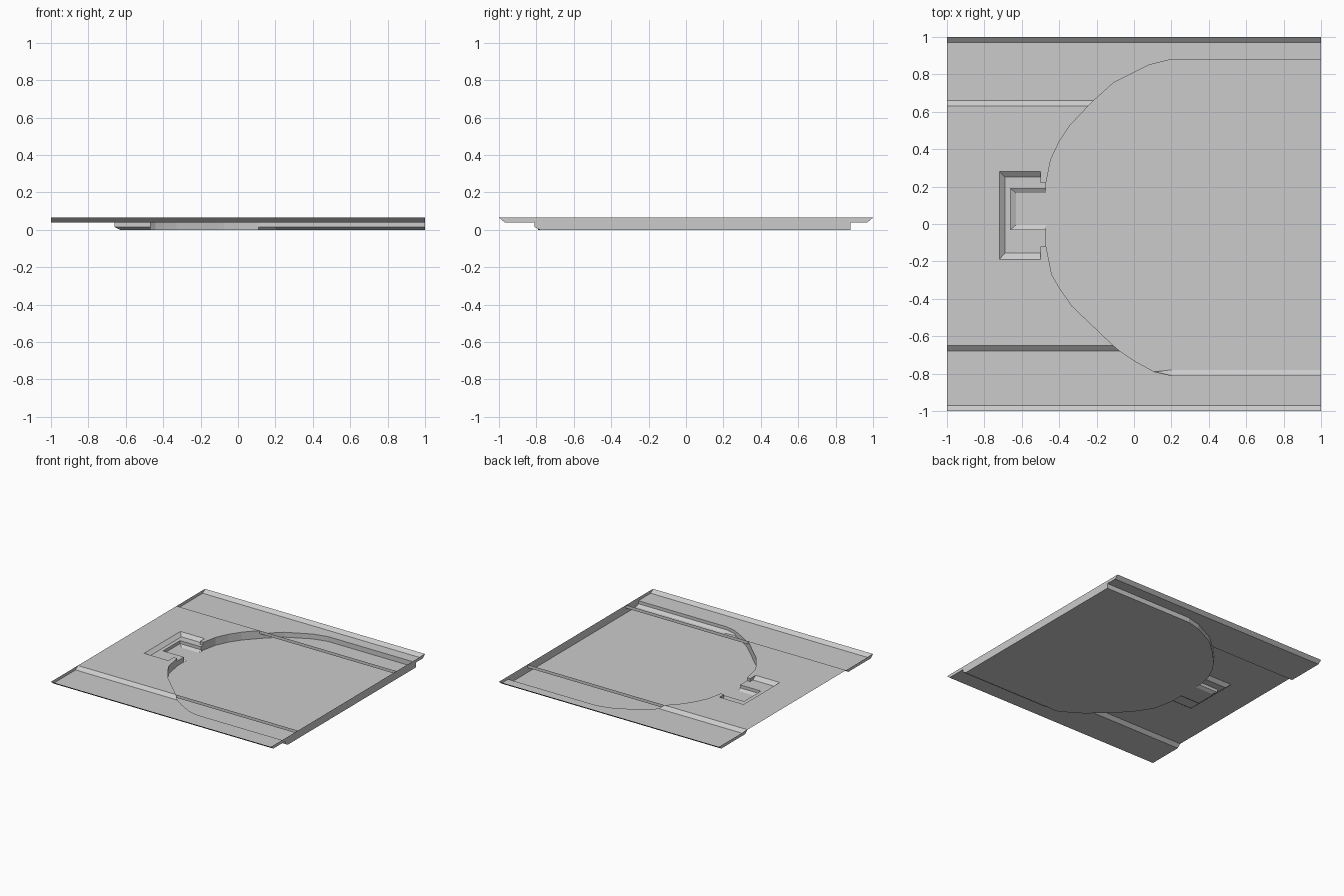
import bpy, bmesh

if "Cube" in bpy.data.objects:
    bpy.data.objects.remove(bpy.data.objects["Cube"])

TOP, MID, LIP = 0.065, 0.04, 0.015   # platform, ledge and floor-chamfer heights


def at(path, z):
    return [(x, y, z) for x, y in path]


def build(name, polys=(), strips=()):
    """Object from flat outlines plus quad strips lofted between two paths."""
    bm = bmesh.new()
    for p in polys:
        bm.faces.new([bm.verts.new(c) for c in p])
    for a, b in strips:
        for i in range(len(a) - 1):
            bm.faces.new([bm.verts.new(c) for c in (a[i], a[i + 1], b[i + 1], b[i])])
    bmesh.ops.remove_doubles(bm, verts=bm.verts[:], dist=0.0005)
    bmesh.ops.triangulate(bm, faces=[f for f in bm.faces if len(f.verts) > 4])
    bmesh.ops.recalc_face_normals(bm, faces=bm.faces[:])
    me = bpy.data.meshes.new(name)
    bm.to_mesh(me)
    bm.free()
    ob = bpy.data.objects.new(name, me)
    bpy.context.collection.objects.link(ob)
    return ob


# Outline of the round-ended recess, split where the raised platform ends
back_ch = [(1, .88), (.2, .88), (.08, .85), (-.11, .755), (-.215, .66)]
back_pl = [(-.245, .63), (-.34, .53), (-.4, .44), (-.445, .345), (-.47, .22)]
front_pl = [(-.47, -.12), (-.44, -.27), (-.4, -.34), (-.33, -.44), (-.11, -.65)]
front_ch = [(-.075, -.68), (0, -.73), (.11, -.79), (.2, -.81), (1, -.81)]
front_low = [(-.075, -.68), (0, -.73), (.11, -.79), (.2, -.78), (1, -.78)]

# Recess floor and walls
build("recess_floor", [at(back_ch + back_pl + front_pl + front_low, 0)])
build("recess_wall", strips=[
    (at(back_ch, MID), at(back_ch, 0)),
    (at(back_pl, TOP), at(back_pl, 0)),
    (at(front_pl, TOP), at(front_pl, 0)),
    (at(front_ch, MID), at(front_ch, LIP)),
    (at(front_ch, LIP), at(front_low, 0)),
    ([(-.215, .66, MID), (-.245, .63, TOP)], [(-.215, .66, 0), (-.245, .63, 0)]),
    ([(-.075, -.68, MID), (-.11, -.65, TOP)], [(-.075, -.68, 0), (-.11, -.65, 0)]),
    (at([(-.47, .22), (-.47, .19)], MID), at([(-.47, .22), (-.47, .19)], 0)),
    (at([(-.47, -.03), (-.47, -.12)], MID), at([(-.47, -.03), (-.47, -.12)], 0)),
])

# Raised platform with the cut-out for the notch
notch_top = [(-.47, .22), (-.5, .22), (-.5, .28), (-.72, .28),
             (-.72, -.19), (-.5, -.19), (-.5, -.12), (-.47, -.12)]
notch_low = [(-.47, .22), (-.5, .22), (-.5, .25), (-.69, .25),
             (-.69, -.155), (-.5, -.155), (-.5, -.12), (-.47, -.12)]
build("platform", [at([(-1, .63)] + back_pl[:-1] + notch_top + front_pl[1:]
                      + [(-1, -.65)], TOP)])

# Notch: sloped sides, ledge and deeper inner pocket
inner = [(-.47, -.03), (-.66, -.03), (-.66, .19), (-.47, .19)]
inner_low = [(-.47, -.005), (-.63, -.005), (-.63, .165), (-.47, .165)]
build("notch", [at(notch_low + inner, MID), at(inner_low, 0)], [
    (at(notch_top, TOP), at(notch_low, MID)),
    (at(inner, MID), at(inner, LIP)),
    (at(inner, LIP), at(inner_low, 0)),
])

# Side channels with sloped step, sloped rim, end cap and upright rib
for name, s, arc, step, foot in (("back_channel", 1, back_ch, (-.245, .63), .66),
                                 ("front_channel", -1, front_ch[::-1], (-.11, -.65), -.68)):
    y = step[1]
    corner = arc[-1]
    build(name, [
        at([(-1, foot), corner] + arc[-2::-1] + [(1, .97 * s), (-1, .97 * s)], MID),
        [(-1, y, TOP), (-1, foot, MID), (-1, .97 * s, MID), (-1, s, TOP)],
    ], [
        (at([(-1, y), step], TOP), at([(-1, foot), corner], MID)),
        (at([(-1, s), (1, s)], TOP), at([(-1, .97 * s), (1, .97 * s)], MID)),
    ])
    build(name + "_rib", strips=[(at([step, (1, y)], TOP), at([step, (1, y)], MID))])

# Closed end at the right
section = [(-1, TOP), (-.97, MID), (-.81, MID), (-.81, LIP), (-.78, 0),
           (.88, 0), (.88, MID), (.97, MID), (1, TOP)]
build("end_wall", [[(1, y, z) for y, z in section]])
